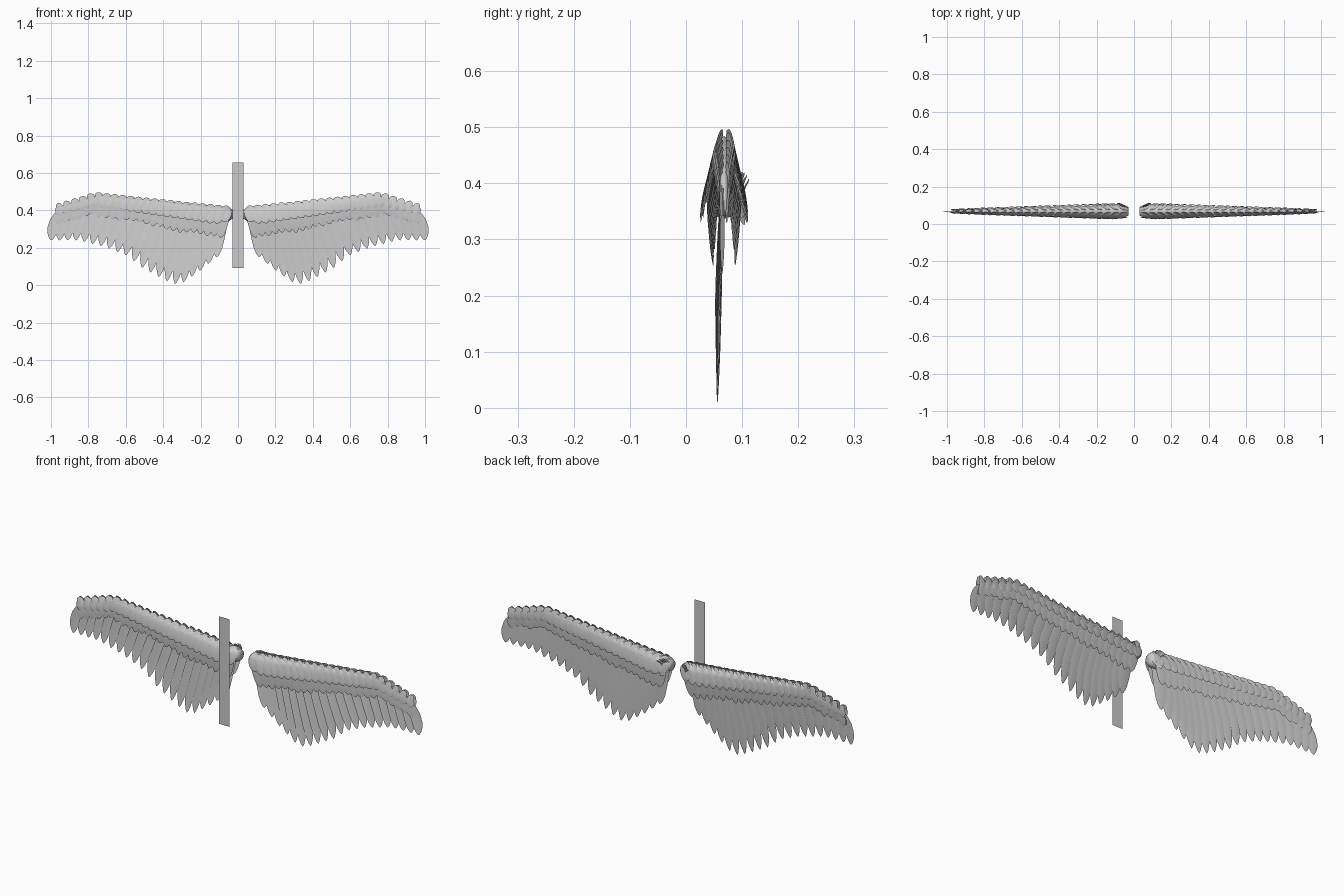
import bpy, bmesh, math, random
from mathutils import Vector

if "Cube" in bpy.data.objects:
    bpy.data.objects.remove(bpy.data.objects["Cube"])

random.seed(4)
YC = 0.068  # depth of the wing centre plane

# x, top edge z, arm height, half thickness
ARM = [(0.03, 0.405, 0.05, 0.028), (0.05, 0.418, 0.075, 0.038), (0.10, 0.422, 0.085, 0.040),
       (0.30, 0.440, 0.075, 0.033), (0.74, 0.484, 0.055, 0.018), (0.95, 0.415, 0.035, 0.009),
       (0.975, 0.36, 0.02, 0.004)]
# lower outline of the long feathers
TIPS = [(0.115, 0.15), (0.20, 0.08), (0.29, 0.015), (0.345, 0.003), (0.41, 0.035), (0.51, 0.09),
        (0.59, 0.155), (0.70, 0.20), (0.85, 0.24), (1.0, 0.24)]


def interp(table, x, col):
    if x <= table[0][0]:
        return table[0][col]
    for a, b in zip(table, table[1:]):
        if x <= b[0]:
            f = (x - a[0]) / (b[0] - a[0])
            return a[col] + f * (b[col] - a[col])
    return table[-1][col]


def top(x): return interp(ARM, x, 1)
def height(x): return interp(ARM, x, 2)
def half(x): return interp(ARM, x, 3)


def finish(bm, name, mirror=True):
    me = bpy.data.meshes.new(name)
    bm.to_mesh(me)
    bm.free()
    ob = bpy.data.objects.new(name, me)
    bpy.context.collection.objects.link(ob)
    if mirror:
        ob.modifiers.new("mirror", 'MIRROR')
    for p in me.polygons:
        p.use_smooth = mirror
    return ob


BLADE = [(0, .45), (.15, .8), (.35, 1), (.6, 1), (.78, .85), (.9, .55), (.97, .25), (1, 0)]


def feather(bm, root, tip, width, ridge=0.003, bulge=0.008, tilt=0.003):
    """Curved blade with a raised quill line and a slight overlap tilt."""
    root, tip = Vector(root), Vector(tip)
    d = tip - root
    side = Vector((-d.z, 0, d.x)).normalized()
    rows = []
    for s, w in BLADE:
        c = root + d * s + side * bulge * 4 * s * (1 - s)
        h = side * width * w / 2
        lift = Vector((0, ridge * w, 0))
        over = Vector((0, tilt * w, 0))
        rows.append([bm.verts.new(c - h - over), bm.verts.new(c + lift), bm.verts.new(c + h + over)])
    for a, b in zip(rows, rows[1:]):
        for k in range(2):
            bm.faces.new((a[k], a[k + 1], b[k + 1], b[k]))


# arm: tapered teardrop tube along the leading edge
bm = bmesh.new()
N = 14
rings = []
for x, z, h, r in ARM:
    ring = []
    for k in range(N):
        a = 2 * math.pi * k / N
        ring.append(bm.verts.new((x, YC + r * 0.85 * math.sin(a), z - h / 2 + h / 2 * math.cos(a))))
    rings.append(ring)
for a, b in zip(rings, rings[1:]):
    for k in range(N):
        bm.faces.new((a[k], b[k], b[(k + 1) % N], a[(k + 1) % N]))
bm.faces.new(rings[0])
bm.faces.new(rings[-1][::-1])
bmesh.ops.recalc_face_normals(bm, faces=bm.faces)
finish(bm, "wing_arm")

# long flight feathers
bm = bmesh.new()
n = 21
for i in range(n):
    f = i / (n - 1)
    tx = 0.115 + 0.885 * f
    tz = interp(TIPS, tx, 1)
    rx = 0.065 + 0.885 * f - 0.06 * math.sin(math.pi * min(1, f * 1.15)) * (f < 0.87)
    ty = YC - 0.015 + 0.012 * f
    feather(bm, (rx, YC - 0.004, top(rx) - 0.02), (tx, ty, tz), 0.068 - 0.012 * f, 0.003, 0.012, 0.004)
finish(bm, "flight_feathers")

# middle covert rows, front and back
for name, sgn in (("front_middle_coverts", -1), ("back_middle_coverts", 1)):
    bm = bmesh.new()
    n = 25
    for i in range(n):
        f = i / (n - 1)
        rx = 0.06 + 0.87 * f
        r = half(rx)
        ln = 0.17 - 0.08 * f + random.uniform(-.008, .008)
        feather(bm, (rx, YC + sgn * r * 0.75, top(rx) - height(rx) * 0.5),
                (rx + 0.035, YC + sgn * r * 0.5, top(rx) - ln), 0.05, sgn * 0.002, 0.005, 0.003)
    finish(bm, name)

# short coverts: two flared scale rows on each side of the arm
for name, sgn in (("front_short_coverts", -1), ("back_short_coverts", 1)):
    bm = bmesh.new()
    for drop, ln, flare, n in ((0.0, 0.5, 0.95, 22), (0.35, 0.75, 1.05, 24)):
        for i in range(n):
            f = i / (n - 1)
            rx = 0.045 + 0.89 * f
            h, r = height(rx), half(rx)
            feather(bm, (rx, YC + sgn * r * (0.15 + 1.9 * drop), top(rx) - h * drop + 0.002),
                    (rx + 0.035, YC + sgn * r * flare, top(rx) - h * (drop + ln)),
                    0.05, sgn * 0.004, 0.004, 0.002)
    finish(bm, name)

# loose tuft at the wing root
bm = bmesh.new()
for i in range(6):
    a = math.radians(15 + 22 * i)
    r = (0.065, YC + 0.012 + 0.004 * i, 0.405 - 0.005 * i)
    feather(bm, r, (0.065 - 0.03 * math.cos(a) + 0.01, r[1] + 0.012, r[2] + 0.03 * math.sin(a)), 0.014)
for i in range(5):
    z = 0.41 - 0.012 * i
    feather(bm, (0.04, YC + 0.02, z), (0.075, YC + 0.034 + 0.003 * (i % 3), z - 0.035), 0.03)
finish(bm, "root_tuft")

# flat strip standing in front of the wings
bm = bmesh.new()
bm.faces.new([bm.verts.new((x, -0.115, z)) for x, z in
              ((-0.03, 0.093), (0.03, 0.093), (0.03, 0.655), (-0.03, 0.655))])
finish(bm, "front_strip", mirror=False)
